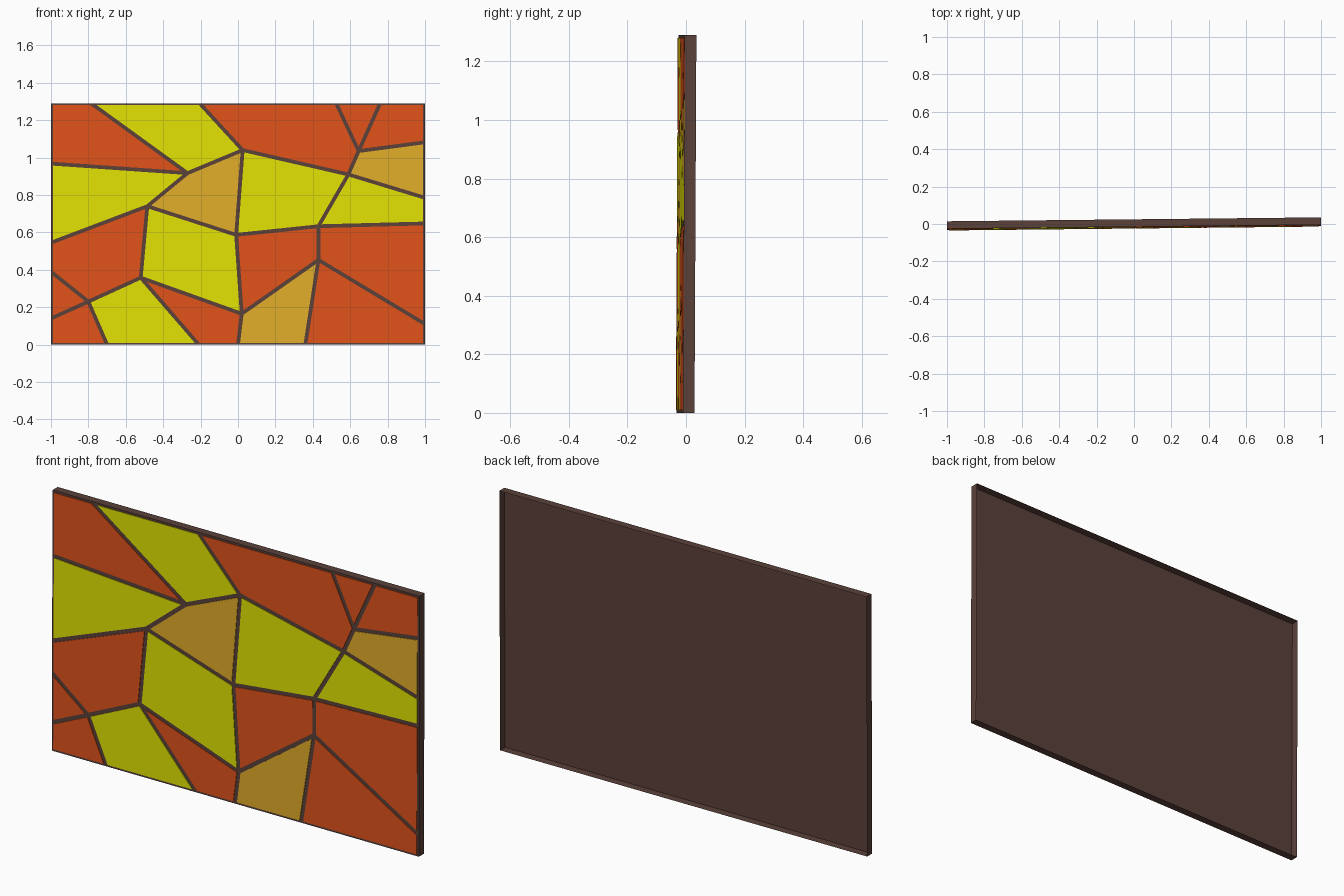
import bpy, bmesh

if "Cube" in bpy.data.objects:
    bpy.data.objects.remove(bpy.data.objects["Cube"])

W, H = 1.0, 1.29            # half width, height
FRONT, BACK = -0.0212, 0.0185
PANE, LEAD = 0.003, 0.01    # pane thickness, half width of the gaps


def lin(c):
    c /= 255
    return c / 12.92 if c <= 0.04045 else ((c + 0.055) / 1.055) ** 2.4


def material(name, rgb):
    m = bpy.data.materials.new(name)
    m.diffuse_color = (*[lin(c) for c in rgb], 1)
    m.use_nodes = True
    m.node_tree.nodes["Principled BSDF"].inputs["Base Color"].default_value = m.diffuse_color
    return m


brown = material("dark_brown", (91, 65, 58))
colours = {
    "orange": material("orange", (226, 83, 27)),
    "yellow": material("yellow", (227, 228, 3)),
    "ochre": material("ochre", (226, 173, 41)),
}


def lean(x, y, z):
    """The whole panel stands very slightly turned and tilted."""
    return (x, y + 0.0105 * x + 0.005 * z, z)


def finish(bm, name, mat):
    for v in bm.verts:
        v.co = lean(*v.co)
    me = bpy.data.meshes.new(name)
    bm.to_mesh(me)
    bm.free()
    me.materials.append(mat)
    ob = bpy.data.objects.new(name, me)
    bpy.context.collection.objects.link(ob)


# Joints of the crazy paving pattern (x, z)
P = {
    "a": (-0.27, 0.917), "b": (0.025, 1.04), "c": (-0.485, 0.74), "d": (-0.01, 0.587),
    "e": (0.59, 0.91), "f": (0.645, 1.035), "g": (0.43, 0.633), "h": (0.43, 0.453),
    "i": (0.02, 0.165), "j": (-0.52, 0.358), "k": (-0.80, 0.23),
    "t0": (-W, H), "t1": (-0.785, H), "t2": (-0.205, H), "t3": (0.525, H),
    "t4": (0.76, H), "t5": (W, H),
    "l1": (-W, 0.968), "l2": (-W, 0.545), "l3": (-W, 0.39), "l4": (-W, 0.14),
    "r1": (W, 1.082), "r2": (W, 0.785), "r3": (W, 0.648), "r4": (W, 0.11),
    "b0": (-W, 0), "b1": (-0.70, 0), "b2": (-0.21, 0), "b3": (0.0, 0),
    "b4": (0.36, 0), "b5": (W, 0),
}
CELLS = {
    "orange": ["t0 t1 a l1", "t2 t3 f e b", "t3 t4 f", "t4 t5 r1 f", "l2 c j k l3",
               "l3 k l4", "l4 k b1 b0", "j i b3 b2", "d g h i", "g r3 r4 h", "h r4 b5 b4"],
    "yellow": ["t1 t2 b a", "e r2 r3 g", "b e g d", "l1 a c l2", "k j b2 b1", "c d i j"],
    "ochre": ["f r1 r2 e", "a b d c", "i h b4 b3"],
}

# Backing tray: thin front sheet with four thin walls, open at the back
bm = bmesh.new()
bmesh.ops.create_cube(bm, size=1)
for v in bm.verts:
    v.co = (v.co.x * 2 * W, FRONT if v.co.y < 0 else BACK, (v.co.z + 0.5) * H)
bm.normal_update()
bmesh.ops.delete(bm, geom=[f for f in bm.faces if f.normal.y > 0.5], context='FACES')
finish(bm, "backing_tray", brown)

# Coloured panes: each cell is shrunk to leave a gap, then thickened
for colour, cells in CELLS.items():
    bm = bmesh.new()
    for cell in cells:
        # reversed order makes the faces look to the front
        bm.faces.new([bm.verts.new((P[k][0], FRONT, P[k][1])) for k in cell.split()[::-1]])
    bm.normal_update()
    rim = bmesh.ops.inset_individual(bm, faces=bm.faces[:], thickness=LEAD,
                                     use_even_offset=True)["faces"]
    bmesh.ops.delete(bm, geom=rim, context='FACES')
    ext = bmesh.ops.extrude_face_region(bm, geom=bm.faces[:])["geom"]
    for v in ext:
        if isinstance(v, bmesh.types.BMVert):
            v.co.y = FRONT - PANE
    bmesh.ops.recalc_face_normals(bm, faces=bm.faces[:])
    # the panes sit on the sheet, so they need no rear face
    bm.normal_update()
    bmesh.ops.delete(bm, geom=[f for f in bm.faces if f.normal.y > 0.5], context='FACES')
    finish(bm, colour + "_panes", colours[colour])
